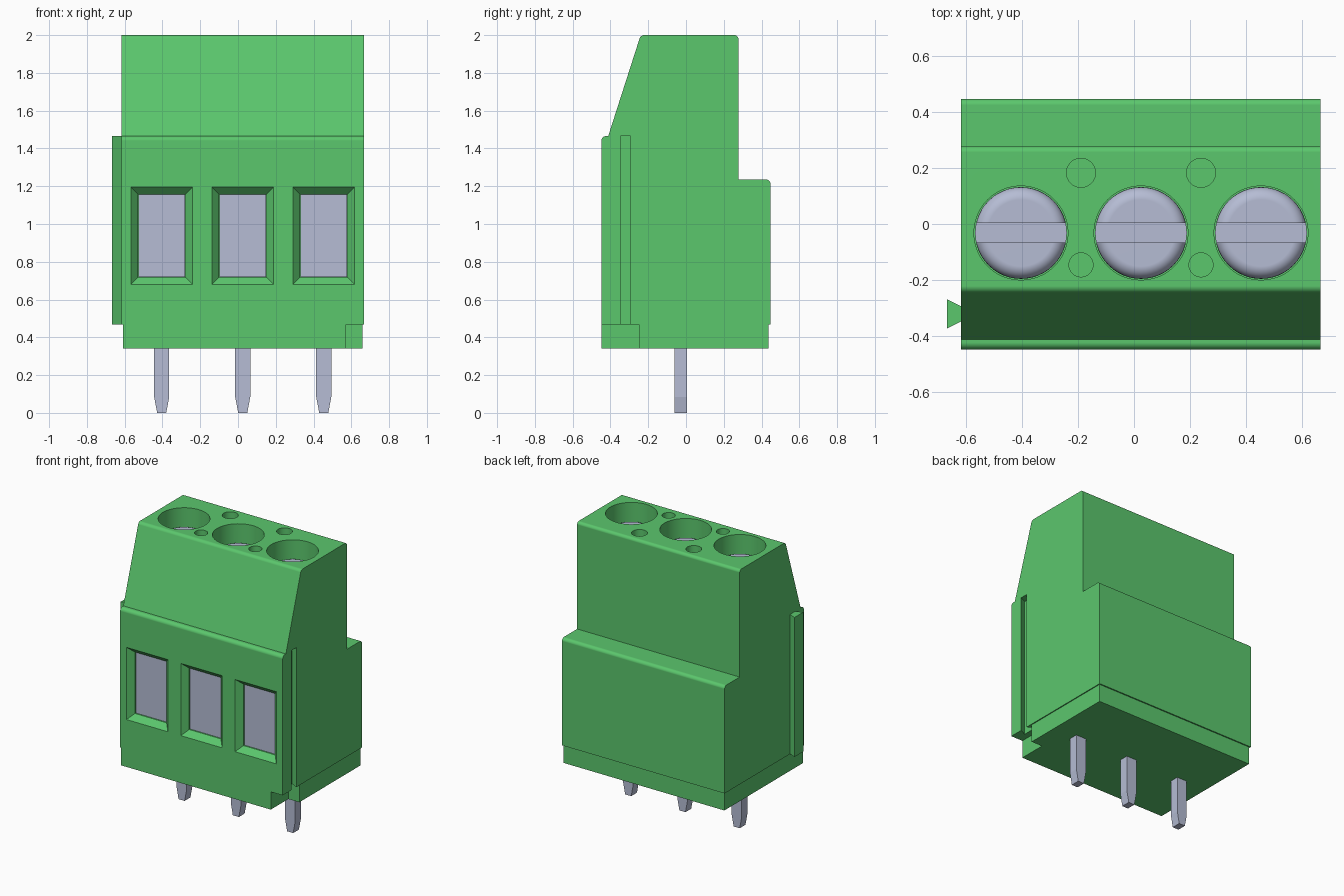
import bpy, bmesh, math
from mathutils import Vector

if "Cube" in bpy.data.objects:
    bpy.data.objects.remove(bpy.data.objects["Cube"])


def material(name, colour):
    m = bpy.data.materials.new(name)
    m.use_nodes = True
    m.diffuse_color = (*colour, 1)
    bsdf = next(n for n in m.node_tree.nodes if n.type == 'BSDF_PRINCIPLED')
    bsdf.inputs["Base Color"].default_value = (*colour, 1)
    return m


GREEN = material("green plastic", (0.105, 0.57, 0.152))
METAL = material("grey metal", (0.465, 0.505, 0.66))


def loft(bm, rings):
    """Join rings of equal length into one capped solid."""
    rows = [[bm.verts.new(p) for p in ring] for ring in rings]
    n = len(rows[0])
    for a, b in zip(rows, rows[1:]):
        for i in range(n):
            j = (i + 1) % n
            bm.faces.new((a[i], a[j], b[j], b[i]))
    bm.faces.new(rows[0])
    bm.faces.new(rows[-1])


def box_rings(x, hw, y0, y1, z0, z1):
    return [[(x - hw, y, z0), (x + hw, y, z0), (x + hw, y, z1), (x - hw, y, z1)]
            for y in (y0, y1)]


def circle(x, y, z, r, n=48):
    return [(x + r * math.cos(math.tau * i / n), y + r * math.sin(math.tau * i / n), z)
            for i in range(n)]


def make(name, bm, mat):
    bmesh.ops.recalc_face_normals(bm, faces=bm.faces)
    mesh = bpy.data.meshes.new(name)
    bm.to_mesh(mesh)
    bm.free()
    mesh.materials.append(mat)
    ob = bpy.data.objects.new(name, mesh)
    bpy.context.collection.objects.link(ob)
    return ob


def solid(name, mat, *ring_sets):
    bm = bmesh.new()
    for rings in ring_sets:
        loft(bm, rings)
    return make(name, bm, mat)


def activate(ob):
    bpy.ops.object.select_all(action='DESELECT')
    ob.select_set(True)
    bpy.context.view_layer.objects.active = ob


def cut(ob, cutter):
    mod = ob.modifiers.new("cut", 'BOOLEAN')
    mod.operation, mod.solver, mod.object = 'DIFFERENCE', 'EXACT', cutter
    cutter.hide_render = True
    activate(ob)
    bpy.ops.object.modifier_apply(modifier=mod.name)
    bpy.data.objects.remove(cutter)


def smooth(ob):
    activate(ob)
    bpy.ops.object.shade_smooth_by_angle(angle=math.radians(30))
    mod = ob.modifiers.new("weighted normals", 'WEIGHTED_NORMAL')
    mod.keep_sharp = True


def rounded(corners, steps=6):
    """Turn (a, b, radius) corners into an outline with filleted corners."""
    out = []
    for i, (a, b, r) in enumerate(corners):
        p = Vector((a, b))
        if not r:
            out.append(p)
            continue
        u = (Vector(corners[i - 1][:2]) - p).normalized()
        v = (Vector(corners[(i + 1) % len(corners)][:2]) - p).normalized()
        half = u.angle(v) / 2
        centre = p + (u + v).normalized() * r / math.sin(half)
        start = p + u * r / math.tan(half) - centre
        end = p + v * r / math.tan(half) - centre
        for k in range(steps + 1):
            out.append(centre + start.lerp(end, k / steps).normalized() * r)
    return out


LEFT, RIGHT = 0.667, -0.618
POLES = (-0.404, 0.025, 0.454)
SCREW_Y = -0.032

# Housing: stepped side profile swept across the width
profile = rounded([(-0.448, 0.468, 0), (0.447, 0.468, 0), (0.447, 1.235, 0.022),
                   (0.277, 1.235, 0), (0.277, 2.0, 0.02), (-0.24, 2.0, 0.025),
                   (-0.412, 1.465, 0), (-0.448, 1.465, 0.024)])
housing = solid("housing", GREEN,
                [[(x, p.x, p.y) for p in profile] for x in (RIGHT, LEFT)])

# Cutters: wire windows, screw wells, small round holes and the dovetail groove
cuts = []
for x in POLES:
    rings = []
    for y, grow in ((-0.458, 0.048), (-0.408, 0), (-0.37, 0)):
        rings.append(box_rings(x, 0.125 + grow, y, y, 0.718 - grow, 1.157 + grow)[0])
    cuts.append(rings)
    cuts.append([circle(x, SCREW_Y, z, 0.168) for z in (1.7, 2.05)])
for a, b in zip(POLES, POLES[1:]):
    for y, r in ((0.183, 0.052), (-0.146, 0.043)):
        cuts.append([circle((a + b) / 2, y, z, r, 32) for z in (1.85, 2.05)])


def dovetail(x_thin, x_wide, z0, z1):
    y, thin, wide = -0.321, 0.022, 0.052
    return [[(x_thin, y - thin, z), (x_thin, y + thin, z),
             (x_wide, y + wide, z), (x_wide, y - wide, z)] for z in (z0, z1)]


cuts.append(dovetail(LEFT + 0.01, LEFT - 0.05, 0.4, 1.465))
cut(housing, solid("housing_cutter", GREEN, *cuts))
smooth(housing)

# Dovetail rail on the opposite side
solid("dovetail_rail", GREEN, dovetail(RIGHT + 0.01, RIGHT - 0.05, 0.468, 1.465))

# Base plate with a notched front corner
outline = [(-0.61, -0.448), (0.573, -0.448), (0.573, -0.25),
           (0.66, -0.25), (0.66, 0.438), (-0.61, 0.438)]
solid("base_plate", GREEN, [[(x, y, z) for x, y in outline] for z in (0.341, 0.468)])

# Metal parts of each pole
for i, x in enumerate(POLES, 1):
    solid(f"clamp_plate_{i}", METAL, box_rings(x, 0.124, -0.4, -0.36, 0.719, 1.156))

    # Slotted screw with a rounded rim
    top, r, f = 1.88, 0.164, 0.045
    rings = [circle(x, SCREW_Y, 1.69, r)]
    for k in range(7):
        a = math.pi / 2 * k / 6
        rings.append(circle(x, SCREW_Y, top - f + f * math.sin(a), r - f + f * math.cos(a)))
    screw = solid(f"screw_{i}", METAL, rings)
    cut(screw, solid("slot_cutter", METAL,
                     box_rings(x, 0.2, SCREW_Y - 0.035, SCREW_Y + 0.035, top - 0.07, top + 0.1)))
    smooth(screw)

    # Solder pin tapering at its tip
    solid(f"pin_{i}", METAL,
          [[(x - w, -0.06, z), (x + w, -0.06, z), (x + w, 0.005, z), (x - w, 0.005, z)]
           for w, z in ((0.024, 0), (0.04, 0.085), (0.04, 0.36))])
